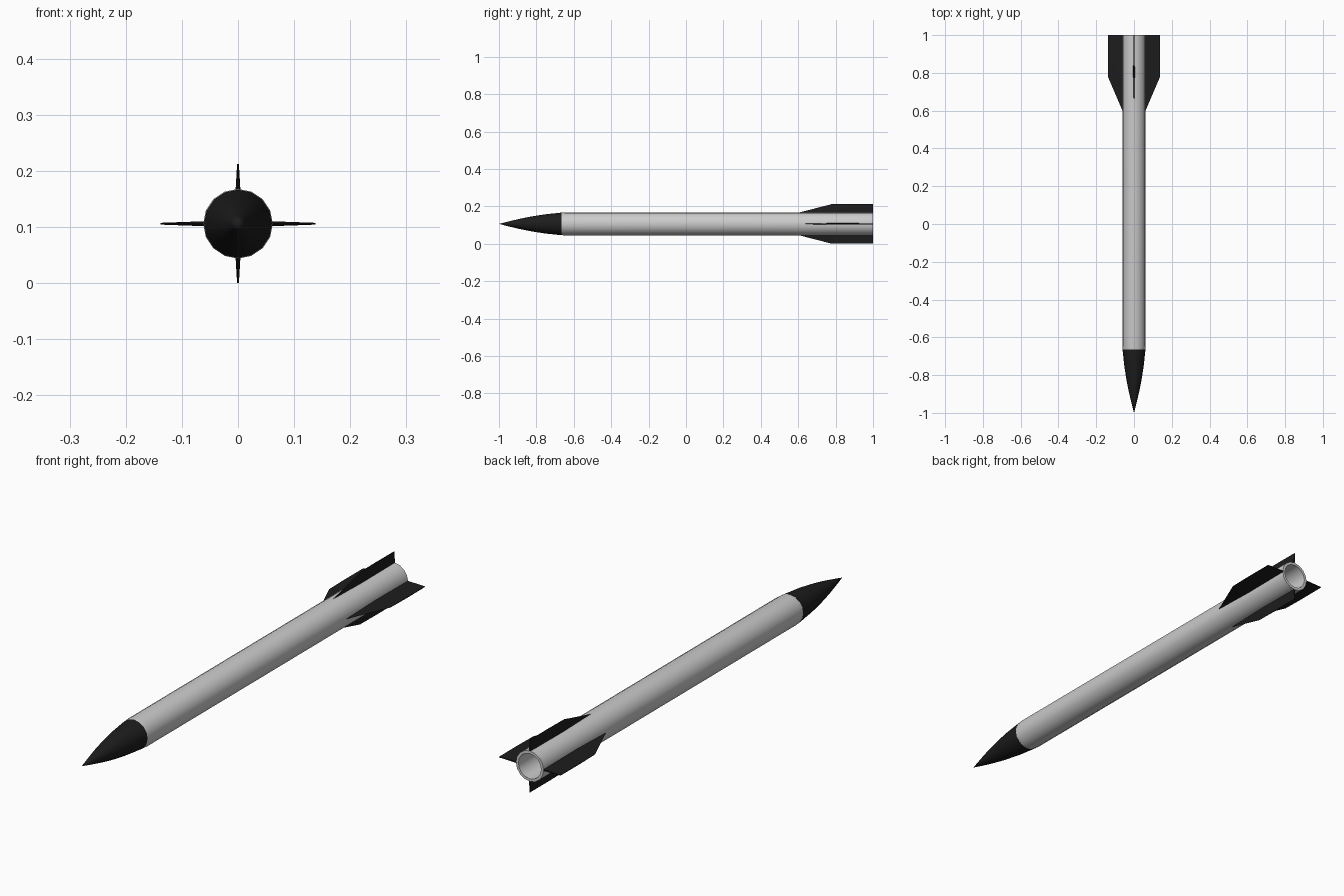
import bpy, bmesh, math
from mathutils import Vector

if "Cube" in bpy.data.objects:
    bpy.data.objects.remove(bpy.data.objects["Cube"])

AXIS_Z = 0.106
R = 0.062
SIDES = 16

dark = bpy.data.materials.new("black_paint")
dark.diffuse_color = (0.012, 0.012, 0.012, 1)
dark.use_nodes = True
dark.node_tree.nodes["Principled BSDF"].inputs["Base Color"].default_value = dark.diffuse_color


def make_object(name, bm, mat=None, angle=None):
    bmesh.ops.recalc_face_normals(bm, faces=bm.faces)
    mesh = bpy.data.meshes.new(name)
    bm.to_mesh(mesh)
    bm.free()
    ob = bpy.data.objects.new(name, mesh)
    bpy.context.collection.objects.link(ob)
    if mat:
        mesh.materials.append(mat)
    if angle:
        bpy.ops.object.select_all(action='DESELECT')
        ob.select_set(True)
        bpy.context.view_layer.objects.active = ob
        bpy.ops.object.shade_smooth_by_angle(angle=math.radians(angle))
    return ob


def lathe(name, profile, mat=None):
    """Revolve (radius, y) points about the rocket axis."""
    bm = bmesh.new()
    rings = []
    for r, y in profile:
        if r == 0:
            rings.append([bm.verts.new((0, y, AXIS_Z))] * SIDES)
            continue
        rings.append([bm.verts.new((r * math.cos(2 * math.pi * i / SIDES), y,
                                    AXIS_Z + r * math.sin(2 * math.pi * i / SIDES)))
                      for i in range(SIDES)])
    for a, b in zip(rings, rings[1:]):
        for i in range(SIDES):
            j = (i + 1) % SIDES
            bm.faces.new(dict.fromkeys((a[i], a[j], b[j], b[i])))
    return make_object(name, bm, mat, 35)


def fin(name, angle, span):
    """Swept fin, thick at the root and thin at the tip and leading edge."""
    out = Vector((math.cos(angle), 0, math.sin(angle)))
    side = Vector((-math.sin(angle), 0, math.cos(angle)))
    bm = bmesh.new()
    # each section: radius, y of leading edge, y of thickest line, half thickness
    loops = []
    for r, y0, y1, h in ((R * 0.92, 0.59, 0.78, 0.0045), (span, 0.78, 0.88, 0.0016)):
        pts = [(y0, 0), (y1, h), (1.0, h * 0.7), (1.0, -h * 0.7), (y1, -h)]
        loops.append([bm.verts.new(out * r + side * t + Vector((0, y, AXIS_Z)))
                      for y, t in pts])
    root, tip = loops
    for i in range(5):
        j = (i + 1) % 5
        bm.faces.new((root[i], root[j], tip[j], tip[i]))
    bm.faces.new(root)
    bm.faces.new(tip)
    return make_object(name, bm, dark)


# body tube with open tail
lathe("body_tube", [(0, -0.665), (0.060, -0.665), (R, -0.645), (R, 1.0),
                    (0.051, 1.0), (0.051, 0.7), (0, 0.7)])

# gently curved nose cone
lathe("nose_cone", [(0, -1.0), (0.014, -0.945), (0.027, -0.89), (0.040, -0.825),
                    (0.051, -0.755), (0.0605, -0.665), (0, -0.665)], dark)

# four tail fins, the side pair longer than the upright pair
for name, turn, span in (("right_fin", 0, 0.138), ("top_fin", 1, 0.106),
                         ("left_fin", 2, 0.138), ("bottom_fin", 3, 0.106)):
    fin(name, turn * math.pi / 2, span)
